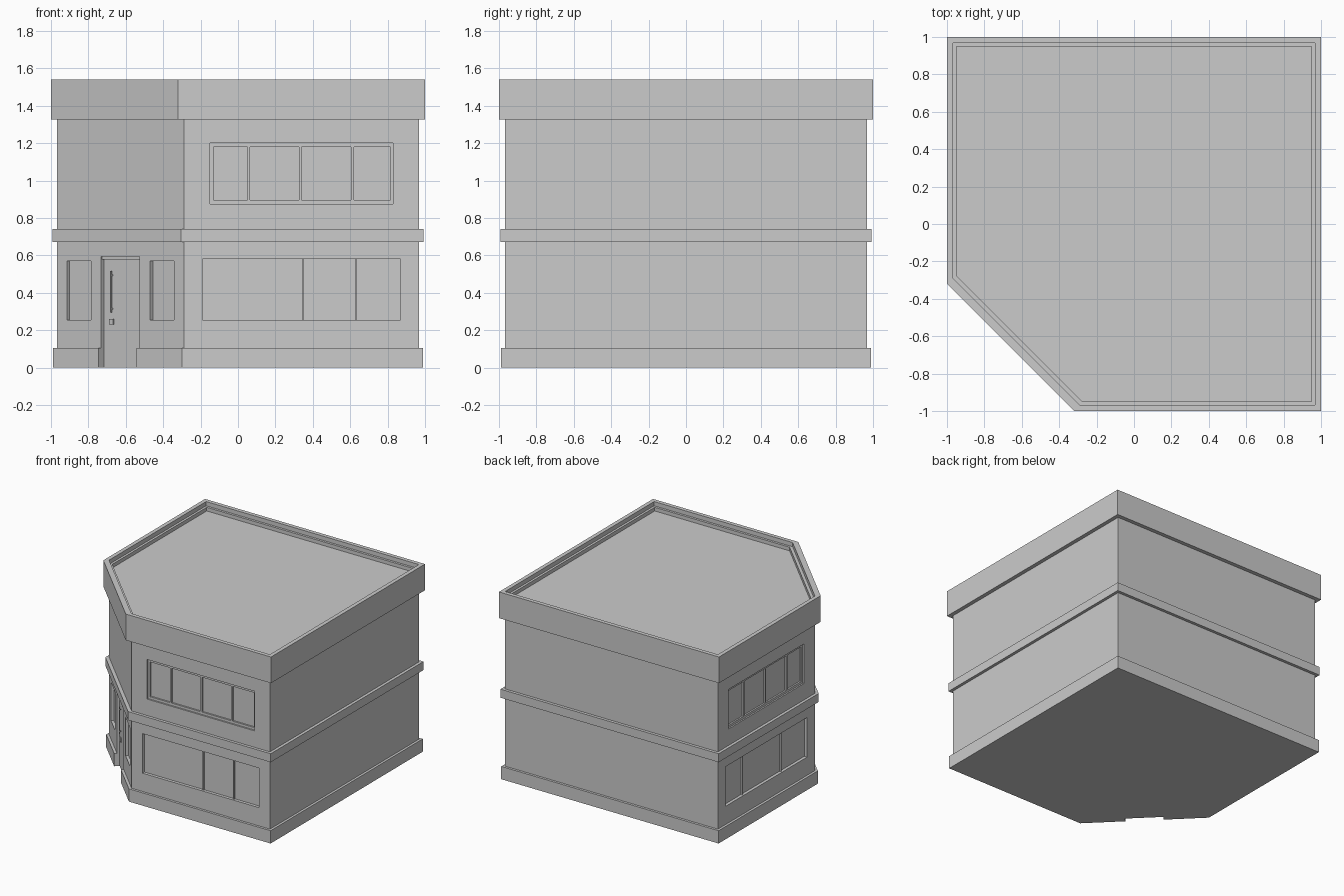
import bpy, bmesh
from mathutils import Matrix, Vector

if "Cube" in bpy.data.objects:
    bpy.data.objects.remove(bpy.data.objects["Cube"])

R = 0.5 ** 0.5


def finish(bm, name):
    bmesh.ops.recalc_face_normals(bm, faces=bm.faces)
    me = bpy.data.meshes.new(name)
    bm.to_mesh(me)
    bm.free()
    ob = bpy.data.objects.new(name, me)
    bpy.context.collection.objects.link(ob)
    return ob


def frame(x, y, tangent, normal):
    """Facade space: u along the wall, d outward, z up."""
    t, n = Vector((*tangent, 0)), Vector((*normal, 0))
    return Matrix(((t.x, n.x, 0, x), (t.y, n.y, 0, y), (0, 0, 1, 0), (0, 0, 0, 1)))


def boxes(name, items):
    """Each item: facade, u0, u1, z0, z1, d0, d1."""
    bm = bmesh.new()
    for f, u0, u1, z0, z1, d0, d1 in items:
        m = f @ Matrix.Translation(((u0 + u1) / 2, (d0 + d1) / 2, (z0 + z1) / 2))
        bmesh.ops.create_cube(bm, size=1, matrix=m @ Matrix.Diagonal((u1 - u0, d1 - d0, z1 - z0, 1)))
    return finish(bm, name)


# Shell: corner-cut square swept through plinth, walls, band, cornice, parapet
profile = [(.988, .30, 0), (.988, .30, .105), (.968, .29, .105), (.968, .29, .67),
           (.992, .305, .67), (.992, .305, .74), (.968, .29, .74), (.968, .29, 1.325),
           (1, .32, 1.325), (1, .32, 1.54), (.967, .292, 1.54), (.967, .292, 1.505),
           (.948, .278, 1.505), (.948, .278, 1.475)]
bm = bmesh.new()
rings = []
for h, c, z in profile:
    pts = [(-c, -h), (h, -h), (h, h), (-h, h), (-h, -c)]
    rings.append([bm.verts.new((x, y, z)) for x, y in pts])
for a, b in zip(rings, rings[1:]):
    for i in range(5):
        j = (i + 1) % 5
        bm.faces.new((a[i], a[j], b[j], b[i]))
bm.faces.new(rings[0])
bm.faces.new(rings[-1])
shell = finish(bm, "building_shell")

front = frame(0, -.968, (1, 0), (0, -1))
left = frame(-.968, 0, (0, 1), (-1, 0))
corner = frame(-.629, -.629, (R, -R), (-R, -R))

# Openings: shallow recesses first, then the deeper panes
shallow, deep = [], []
for f in (front, left):
    shallow.append((f, -.15, .83, .875, 1.2, -.012, .1))
    shallow.append((f, -.19, .87, .255, .58, -.025, .1))
    for u0, u1 in ((-.13, .05), (.065, .325), (.34, .605), (.62, .815)):
        deep.append((f, u0, u1, .895, 1.18, -.025, .05))
for s in (-1, 1):
    u0, u1 = sorted((s * .223, s * .405))
    shallow.append((corner, u0, u1, .255, .57, -.022, .1))
shallow.append((corner, -.145, .145, -.1, .595, -.02, .1))
for name, items in (("recess_cutter", shallow), ("pane_cutter", deep)):
    cutter = boxes(name, items)
    mod = shell.modifiers.new(name, 'BOOLEAN')
    mod.operation = 'DIFFERENCE'
    mod.solver = 'EXACT'
    mod.object = cutter
    bpy.context.view_layer.objects.active = shell
    bpy.ops.object.modifier_apply(modifier=name)
    bpy.data.objects.remove(cutter)

# Shop window mullions
for name, f, bars in (("front_mullions", front, (.35, .63)), ("left_mullions", left, (.13, .63))):
    boxes(name, [(f, u - .004, u + .004, .255, .58, -.026, -.012) for u in bars])

# Door details
boxes("door_header", [(corner, -.145, .145, .577, .595, -.021, -.008)])
boxes("door_handle", [(corner, -.084, -.076, .295, .515, -.012, -.004),
                      (corner, -.083, -.077, .31, .318, -.021, -.01),
                      (corner, -.083, -.077, .49, .498, -.021, -.01)])
boxes("door_lock", [(corner, -.097, -.067, .23, .26, -.021, -.012)])
